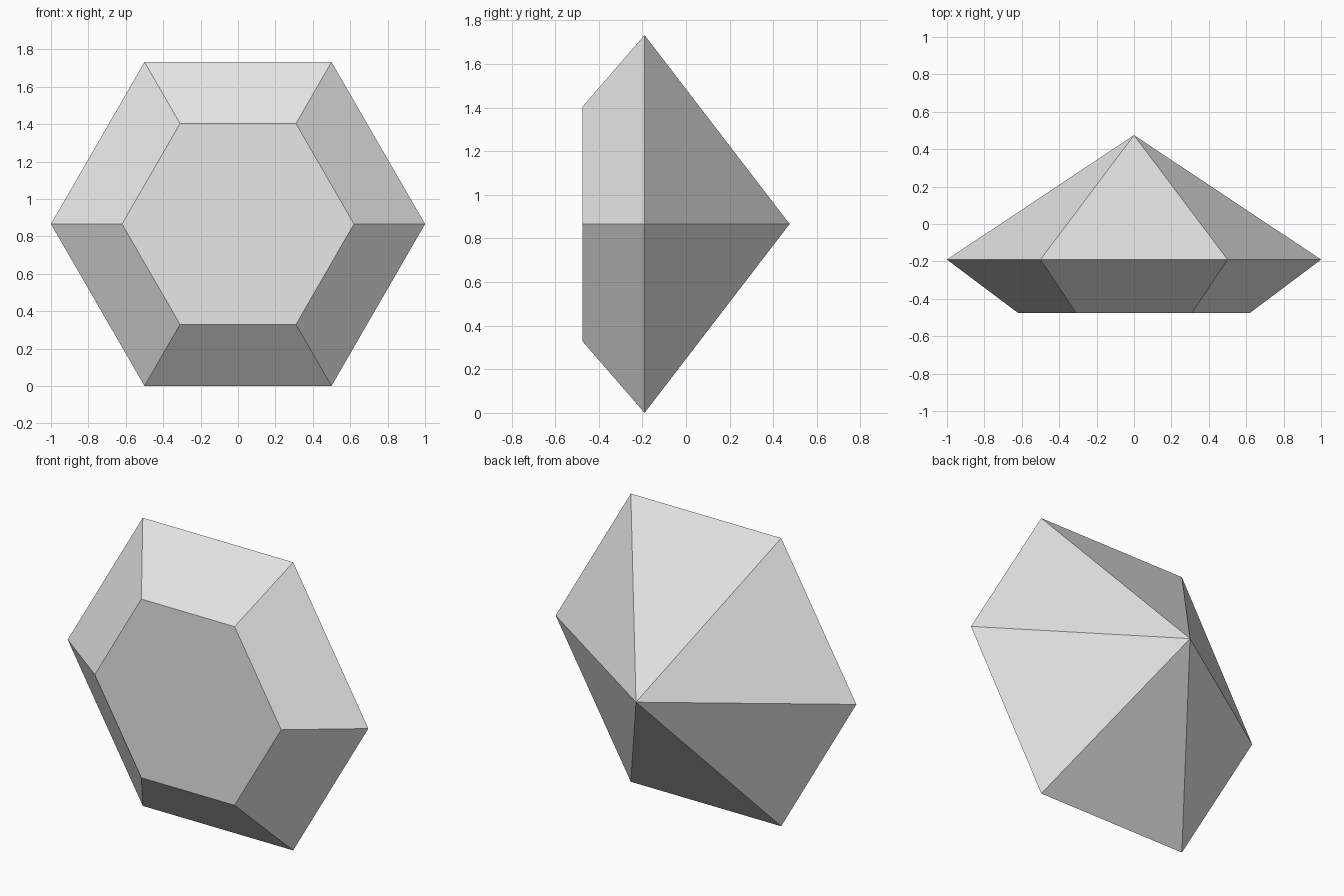
import bpy
import bmesh
from math import cos, sin, pi

cube = bpy.data.objects.get("Cube")
if cube:
    bpy.data.objects.remove(cube, do_unlink=True)

SIDES = 6
CENTRE_Z = sin(pi / 3)  # the gem rests on one flat edge of its girdle

# Pale grey stone
grey = bpy.data.materials.new("pale_grey")
grey.use_nodes = True
colour = (0.8, 0.8, 0.8, 1)
grey.diffuse_color = colour
grey.node_tree.nodes["Principled BSDF"].inputs["Base Color"].default_value = colour

bm = bmesh.new()


def ring(radius, y):
    """Hexagon of vertices facing the front."""
    angles = [2 * pi * i / SIDES for i in range(SIDES)]
    return [bm.verts.new((radius * cos(a), y, CENTRE_Z + radius * sin(a)))
            for a in angles]


# Flat table, widest girdle and rear point
table = ring(0.62, -0.475)
girdle = ring(1.0, -0.19)
point = bm.verts.new((0, 0.475, CENTRE_Z))

# Table face, crown facets and pavilion facets
bm.faces.new(table)
for i in range(SIDES):
    j = (i + 1) % SIDES
    bm.faces.new((table[i], table[j], girdle[j], girdle[i]))
    bm.faces.new((girdle[i], girdle[j], point))
bmesh.ops.recalc_face_normals(bm, faces=bm.faces)

mesh = bpy.data.meshes.new("cut_gem")
bm.to_mesh(mesh)
bm.free()
mesh.materials.append(grey)
gem = bpy.data.objects.new("cut_gem", mesh)
bpy.context.collection.objects.link(gem)
